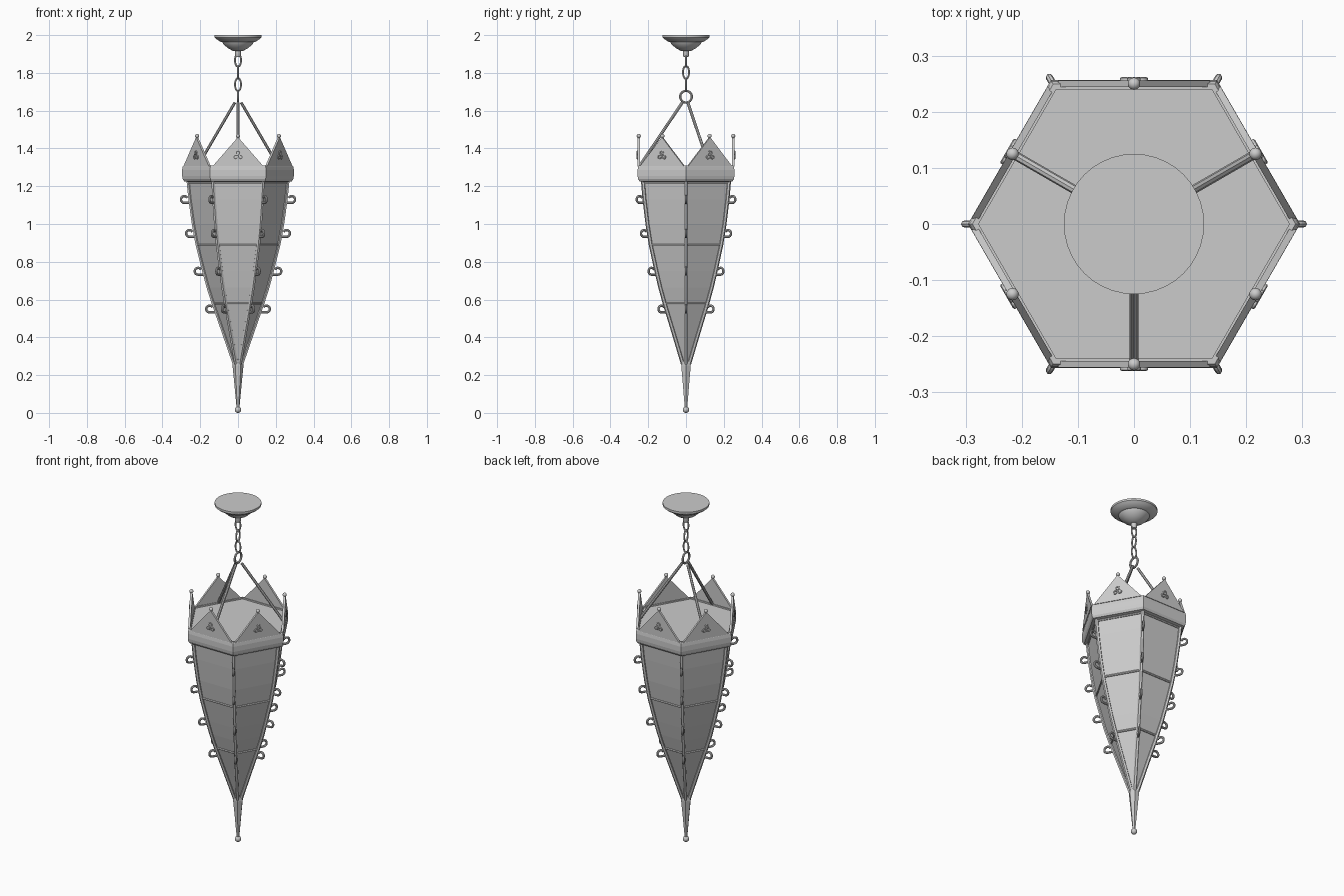
import bpy, bmesh, math
from math import sin, cos, pi, radians
from mathutils import Vector

if "Cube" in bpy.data.objects:
    bpy.data.objects.remove(bpy.data.objects["Cube"])

metal = bpy.data.materials.new("grey_metal")
metal.diffuse_color = (0.6, 0.6, 0.6, 1)
metal.use_nodes = True
metal.node_tree.nodes["Principled BSDF"].inputs["Base Color"].default_value = metal.diffuse_color


def finish(ob, smooth=True):
    ob.data.materials.append(metal)
    bpy.ops.object.select_all(action='DESELECT')
    ob.select_set(True)
    bpy.context.view_layer.objects.active = ob
    if ob.type == 'CURVE':
        bpy.ops.object.convert(target='MESH')
    if smooth:
        bpy.ops.object.shade_smooth_by_angle(angle=radians(35))
    return ob


def from_bmesh(name, bm, smooth=True):
    bmesh.ops.recalc_face_normals(bm, faces=bm.faces)
    me = bpy.data.meshes.new(name)
    bm.to_mesh(me)
    bm.free()
    ob = bpy.data.objects.new(name, me)
    bpy.context.collection.objects.link(ob)
    return finish(ob, smooth)


def lathe(name, profile, n=6, smooth=False):
    """Loft n-sided rings through (radius, z) points, capped at both ends."""
    bm = bmesh.new()
    rings = [[bm.verts.new((r * cos(2 * pi * i / n), r * sin(2 * pi * i / n), z))
              for i in range(n)] for r, z in profile]
    for a, b in zip(rings, rings[1:]):
        for i in range(n):
            j = (i + 1) % n
            bm.faces.new((a[i], a[j], b[j], b[i]))
    bm.faces.new(rings[0])
    bm.faces.new(rings[-1])
    return from_bmesh(name, bm, smooth)


def tubes(name, paths, radius, cyclic=False, res=2):
    """One object made of round tubes along point paths."""
    cu = bpy.data.curves.new(name, 'CURVE')
    cu.dimensions = '3D'
    cu.bevel_depth = radius
    cu.bevel_resolution = res
    cu.use_fill_caps = True
    for pts in paths:
        sp = cu.splines.new('POLY')
        sp.points.add(len(pts) - 1)
        for p, c in zip(sp.points, pts):
            p.co = (*c, 1)
        sp.use_cyclic_u = cyclic
    ob = bpy.data.objects.new(name, cu)
    bpy.context.collection.objects.link(ob)
    return finish(ob)


def balls(name, centres, r):
    bm = bmesh.new()
    for c in centres:
        new = bmesh.ops.create_uvsphere(bm, u_segments=16, v_segments=10, radius=r)['verts']
        bmesh.ops.translate(bm, verts=new, vec=c)
    return from_bmesh(name, bm)


def polar(r, a, z):
    return Vector((r * cos(a), r * sin(a), z))


def side(a, t, d, z):
    """Point on a flat side facing angle a: t along it, d out from the axis."""
    return Vector((d * cos(a) - t * sin(a), d * sin(a) + t * cos(a), z))


corners = [radians(60 * i) for i in range(6)]
flats = [radians(30 + 60 * i) for i in range(6)]

# tapering hexagonal body, corner radius against height
body = [(.022, .26), (.077, .42), (.133, .58), (.160, .665), (.183, .75), (.218, .89),
        (.238, 1.0), (.256, 1.13), (.266, 1.23)]


def body_r(z):
    for (r0, z0), (r1, z1) in zip(body, body[1:]):
        if z <= z1:
            return r0 + (r1 - r0) * (z - z0) / (z1 - z0)
    return body[-1][0]


lathe("glass_panels", [(r - .004, z) for r, z in body])
tubes("corner_ribs", [[polar(r - .003, a, z) for r, z in body] for a in corners], .011, res=1)
for nm, z in (("lower_crossbar", .58), ("middle_crossbar", .89), ("top_rail", 1.218)):
    tubes(nm, [[polar(body_r(z) - .003, a, z) for a in corners]], .006, cyclic=True, res=1)

# bottom spike
lathe("spike", [(.008, .03), (.020, .16), (.029, .25), (.026, .275)])
balls("spike_ball", [(0, 0, .017)], .017)

# curled hooks on the corner ribs
hooks = []
for a in corners:
    for z in (1.13, .95, .75, .55):
        r = body_r(z)
        pts = [polar(r - .008, a, z - .018)]
        for k in range(13):
            t = radians(-90 + 20 * k)
            pts.append(polar(r + .028 + .018 * cos(t), a, z + .018 * sin(t)))
        hooks.append(pts)
tubes("hooks", hooks, .0065)

# rim band with flat lid
lathe("rim_band", [(.262, 1.222), (.285, 1.226), (.293, 1.238), (.296, 1.255), (.296, 1.285),
                   (.293, 1.303), (.288, 1.31), (.277, 1.31), (.277, 1.302)])

# crown of triangular plates
bm = bmesh.new()
for a in flats:
    inner, outer = [[bm.verts.new(side(a, t, d, z)) for t, z in
                     ((-.135, 1.305), (.135, 1.305), (0, 1.46))] for d in (.244, .256)]
    bm.faces.new(inner)
    bm.faces.new(outer)
    for i in range(3):
        j = (i + 1) % 3
        bm.faces.new((inner[i], inner[j], outer[j], outer[i]))
from_bmesh("crown_plates", bm, False)
balls("crown_balls", [side(a, 0, .25, 1.466) for a in flats], .011)

# three-curl ornament on each plate
curls = []
for a in flats:
    for k in range(3):
        c = radians(90 + 120 * k)
        path = [(0, 0)]
        for s in range(10):
            t = c - radians(150) + radians(32 * s)
            path.append((.015 * cos(c) + .009 * cos(t), .015 * sin(c) + .009 * sin(t)))
        curls.append([side(a, u, .258, 1.362 + v) for u, v in path])
tubes("plate_ornaments", curls, .0038, res=1)

# three hanging rods
tubes("hanging_rods", [[polar(.02, a, 1.642), polar(.245, a, 1.308)]
                       for a in (radians(-90), radians(30), radians(150))], .008)


# ring and chain
def oval(w, h, z, along_x):
    pts = []
    for i in range(24):
        t = 2 * pi * i / 24
        u, v = w * cos(t), z + h * sin(t)
        pts.append((u, 0, v) if along_x else (0, u, v))
    return pts


tubes("hanging_ring", [oval(.031, .031, 1.674, False)], .006, cyclic=True)
tubes("chain_links", [oval(.016, .034, 1.738, True), oval(.016, .034, 1.803, False),
                      oval(.016, .034, 1.867, True)], .0048, cyclic=True)

# ceiling canopy
lathe("ceiling_canopy", [(.012, 1.885), (.015, 1.89), (.015, 1.915), (.028, 1.917), (.055, 1.932),
                         (.078, 1.953), (.083, 1.963), (.092, 1.964), (.115, 1.979),
                         (.125, 1.988), (.125, 2.0)], n=40, smooth=True)
